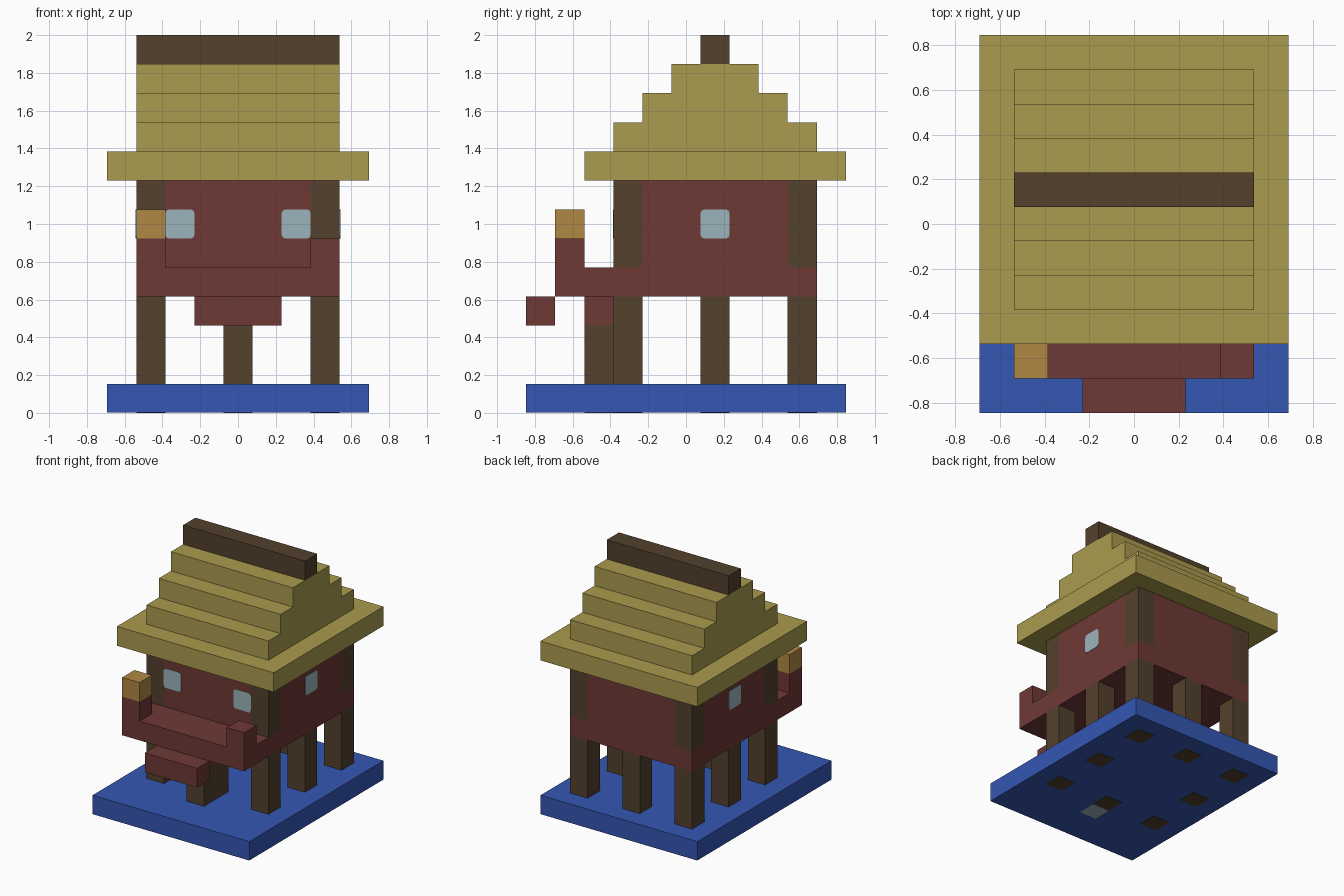
import bpy
import bmesh
from mathutils import Vector

if "Cube" in bpy.data.objects:
    bpy.data.objects.remove(bpy.data.objects["Cube"], do_unlink=True)

U = 2 / 13                      # one block
SKIN = 0.003                    # thickness of painted plates


def material(name, rgb):
    linear = [((c / 255 + 0.055) / 1.055) ** 2.4 for c in rgb] + [1]
    mat = bpy.data.materials.new(name)
    mat.use_nodes = True
    mat.diffuse_color = linear
    mat.node_tree.nodes["Principled BSDF"].inputs["Base Color"].default_value = linear
    return mat


water = material("water blue", (53, 87, 180))
thatch = material("straw thatch", (170, 155, 78))
planks = material("red planks", (110, 57, 53))
timber = material("dark timber", (83, 65, 45))
glass = material("pale glass", (156, 180, 188))
amber = material("amber lamp", (177, 135, 68))


def box(name, lo, hi, mat, round_axis=None):
    """Box between two corners; optionally rounds the edges along one axis."""
    lo, hi = Vector(lo), Vector(hi)
    bm = bmesh.new()
    bmesh.ops.create_cube(bm, size=1)
    for v in bm.verts:
        v.co = (lo + hi) / 2 + v.co * (hi - lo)
    if round_axis is not None:
        edges = [e for e in bm.edges
                 if abs((e.verts[0].co - e.verts[1].co).normalized()[round_axis]) > 0.9]
        bmesh.ops.bevel(bm, geom=edges, offset=0.02, segments=2,
                        profile=0.5, affect='EDGES')
    mesh = bpy.data.meshes.new(name)
    bm.to_mesh(mesh)
    bm.free()
    mesh.materials.append(mat)
    obj = bpy.data.objects.new(name, mesh)
    bpy.context.scene.collection.objects.link(obj)
    return obj


def blocks(name, x, y, z, mat):
    """Box covering inclusive block ranges; x is counted from the middle."""
    return box(name,
               ((x[0] - 0.5) * U, (y[0] - 5.5) * U, z[0] * U),
               ((x[1] + 0.5) * U, (y[1] - 4.5) * U, (z[1] + 1) * U), mat)


# Water slab, with the stilts showing through its underside
box("water_slab", (-4.5 * U, -5.5 * U, SKIN), (4.5 * U, 5.5 * U, U), water)
for x in (-3, 0, 3):
    for y in (3, 6, 9):
        if (x, y) != (0, 6):
            blocks("stilt", (x, x), (y, y), (0, 3), timber)
blocks("front_stilt", (0, 0), (2, 2), (1, 2), timber)
blocks("front_stilt_cap", (0, 0), (2, 2), (3, 3), planks)
box("underside_patch", (-U / 2, -3.5 * U, 0), (U / 2, -2.5 * U, SKIN * 2), glass)

# Floor, porch and entry step
blocks("floor_deck", (-3, 3), (1, 9), (4, 4), planks)
blocks("entry_step", (-1, 1), (0, 0), (3, 3), planks)
for x in (-3, 3):
    blocks("porch_post", (x, x), (1, 1), (5, 5), planks)
blocks("lantern", (-3, -3), (1, 1), (6, 6), amber)

# House walls with timber corners
blocks("walls_front_back", (-2, 2), (3, 9), (5, 7), planks)
blocks("walls_sides", (-3, 3), (4, 8), (5, 7), planks)
for x in (-3, 3):
    for y in (3, 9):
        blocks("corner_post", (x, x), (y, y), (5, 7), timber)

# Windows: two on the front, one on each side
for s in (-1, 1):
    box("front_window", ((2 * s - 0.5) * U, -2.5 * U - SKIN, 6 * U),
        ((2 * s + 0.5) * U, -2.5 * U + SKIN, 7 * U), glass, round_axis=1)
    wall = s * 3.5 * U
    box("side_window", (wall - SKIN, 0.5 * U, 6 * U),
        (wall + SKIN, 1.5 * U, 7 * U), glass, round_axis=0)

# Stepped thatched roof and ridge beam
blocks("eaves", (-4, 4), (2, 10), (8, 8), thatch)
for i in range(3):
    blocks("roof_step", (-3, 3), (3 + i, 9 - i), (9 + i, 9 + i), thatch)
blocks("ridge_beam", (-3, 3), (6, 6), (12, 12), timber)
